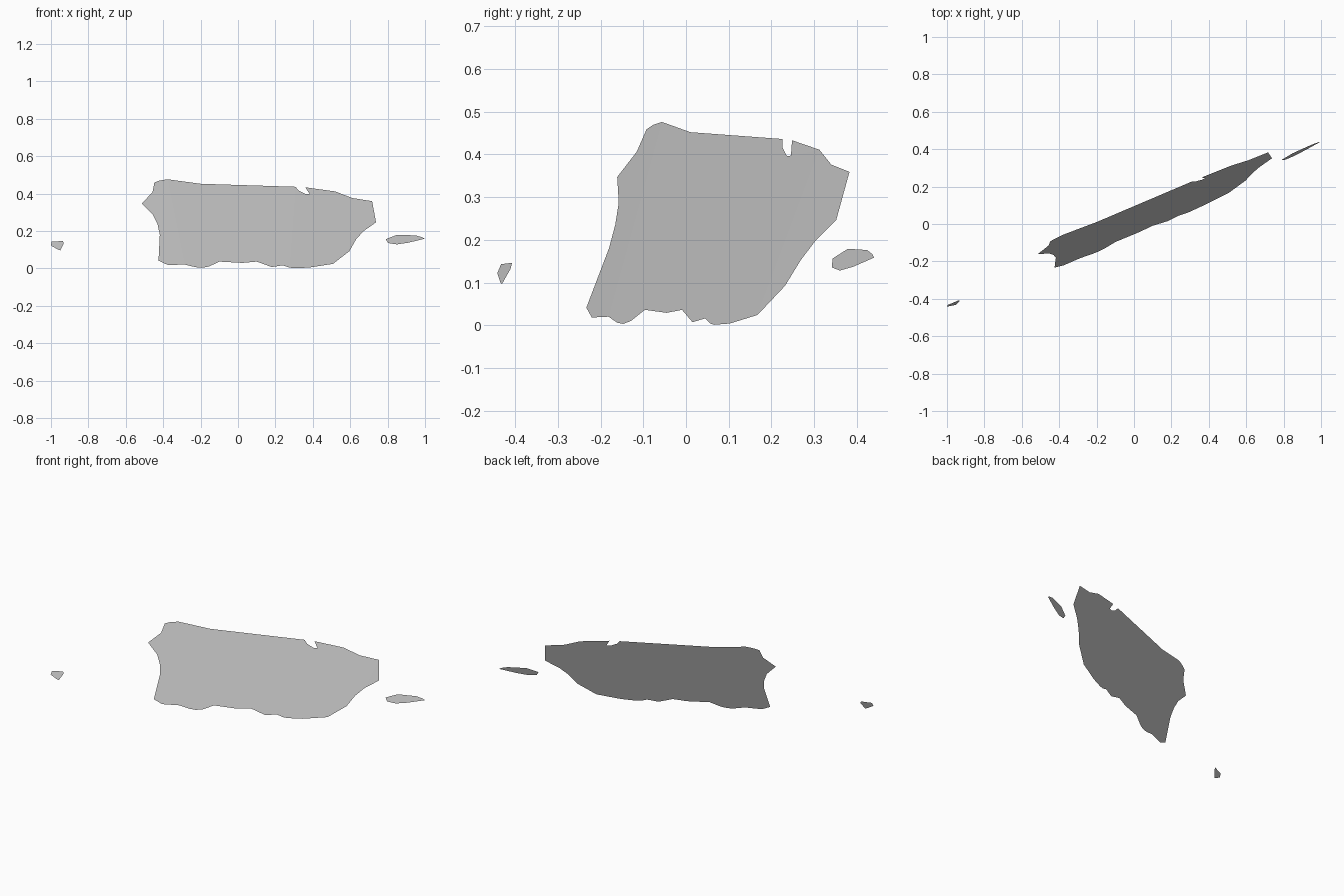
import bpy
import bmesh

# Coast outlines as seen from the front (x, z), listed clockwise
MAIN = [(-.515, .347), (-.457, .406), (-.447, .459), (-.42, .469), (-.377, .476),
        (-.2, .452), (.307, .436), (.325, .415), (.363, .396), (.383, .397),
        (.36, .433), (.52, .411), (.61, .376), (.717, .359), (.738, .246),
        (.67, .198), (.63, .153), (.596, .092), (.508, .024), (.38, .004),
        (.3, .001), (.275, .004), (.24, .016), (.18, .007), (.1, .036),
        (.024, .029), (-.1, .036), (-.154, .01), (-.19, .003), (-.226, .006),
        (-.285, .02), (-.375, .018), (-.425, .041), (-.418, .18), (-.43, .235),
        (-.455, .287)]
WEST = [(-1.0, .122), (-.996, .143), (-.936, .146), (-.932, .132),
        (-.95, .096), (-.962, .1)]
EAST = [(.79, .156), (.85, .179), (.95, .176), (.985, .166), (.998, .158),
        (.91, .137), (.85, .128), (.803, .135)]


def surface_y(x, z):
    """Leaning, very slightly bulged sheet that carries every island."""
    return .435 * x + .36 * z - .066 + .015 * x * x


def island(name, outline):
    bm = bmesh.new()
    verts = [bm.verts.new((x, surface_y(x, z), z)) for x, z in reversed(outline)]
    face = bm.faces.new(verts)
    bmesh.ops.triangulate(bm, faces=[face])
    mesh = bpy.data.meshes.new(name)
    bm.to_mesh(mesh)
    bm.free()
    bpy.context.collection.objects.link(bpy.data.objects.new(name, mesh))


# Three thin land sheets
island("main_island", MAIN)
island("west_islet", WEST)
island("east_islet", EAST)
